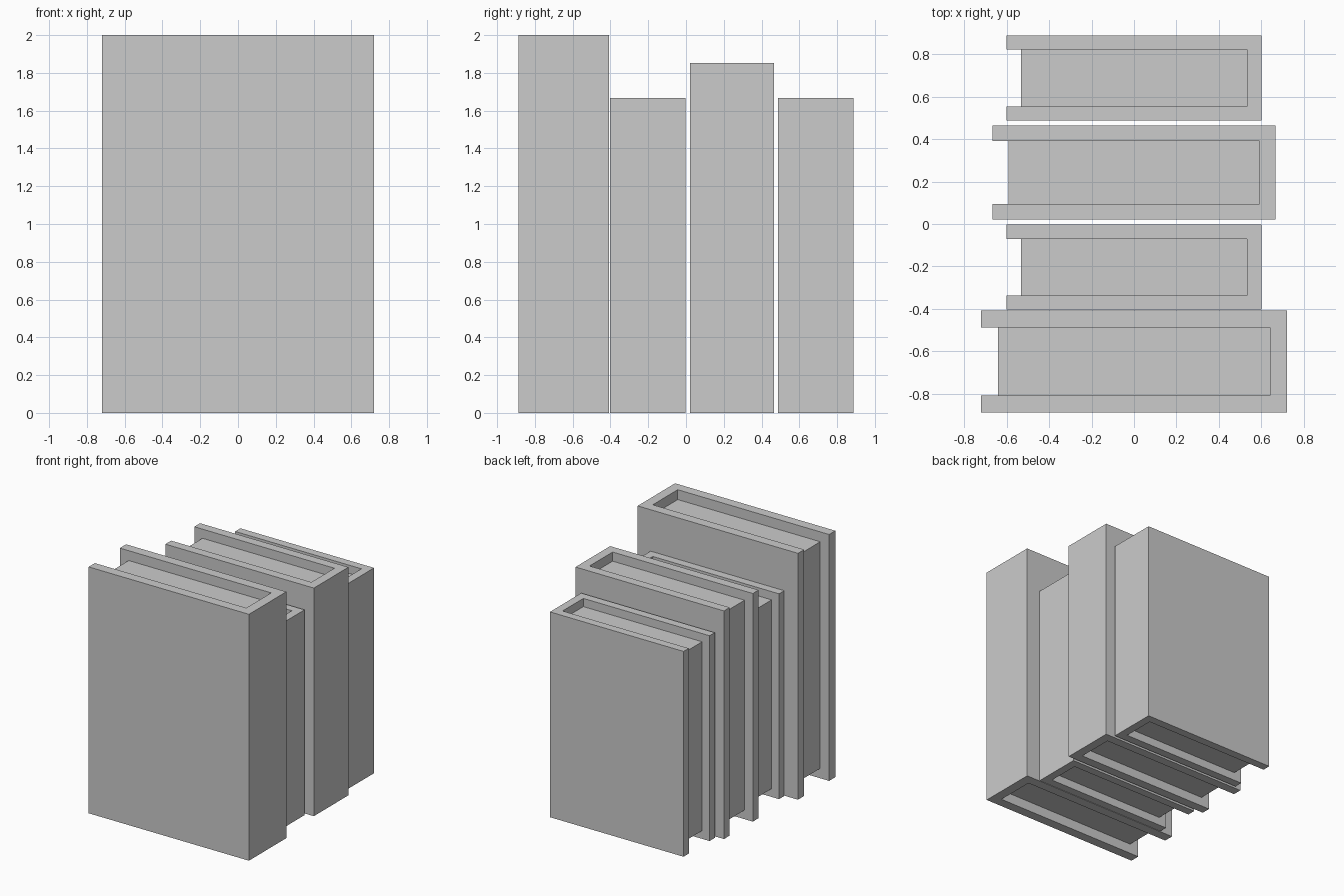
import bpy
import bmesh

if "Cube" in bpy.data.objects:
    bpy.data.objects.remove(bpy.data.objects["Cube"])


def prism(name, outline, z0, z1):
    """Extrude a flat outline from z0 up to z1."""
    bm = bmesh.new()
    face = bm.faces.new([bm.verts.new((x, y, z0)) for x, y in outline])
    top = bmesh.ops.extrude_face_region(bm, geom=[face])["geom"]
    verts = [g for g in top if isinstance(g, bmesh.types.BMVert)]
    bmesh.ops.translate(bm, verts=verts, vec=(0, 0, z1 - z0))
    bmesh.ops.recalc_face_normals(bm, faces=bm.faces)
    mesh = bpy.data.meshes.new(name)
    bm.to_mesh(mesh)
    bm.free()
    obj = bpy.data.objects.new(name, mesh)
    bpy.context.collection.objects.link(obj)
    return obj


def book(index, y, scale):
    """One upright book: U-shaped cover with the spine at +x, inset pages."""
    h = 0.6 * scale            # half depth
    w = 0.2 * scale            # half width
    t = 0.0667 * scale         # cover thickness
    height = 1.6667 * scale

    # Cover
    prism(f"book_cover_{index}", [
        (-h, y - w), (h, y - w), (h, y + w), (-h, y + w),
        (-h, y + w - t), (h - t, y + w - t),
        (h - t, y - w + t), (-h, y - w + t)], 0, height)

    # Page block
    p, q = h - t, w - t
    prism(f"book_pages_{index}", [
        (-p, y - q), (p, y - q), (p, y + q), (-p, y + q)], t, height - t)


# Row of books: centre y and size
for i, (y, s) in enumerate([(-0.648, 1.2), (-0.203, 1.0),
                            (0.243, 1.111), (0.688, 1.0)], 1):
    book(i, y, s)
